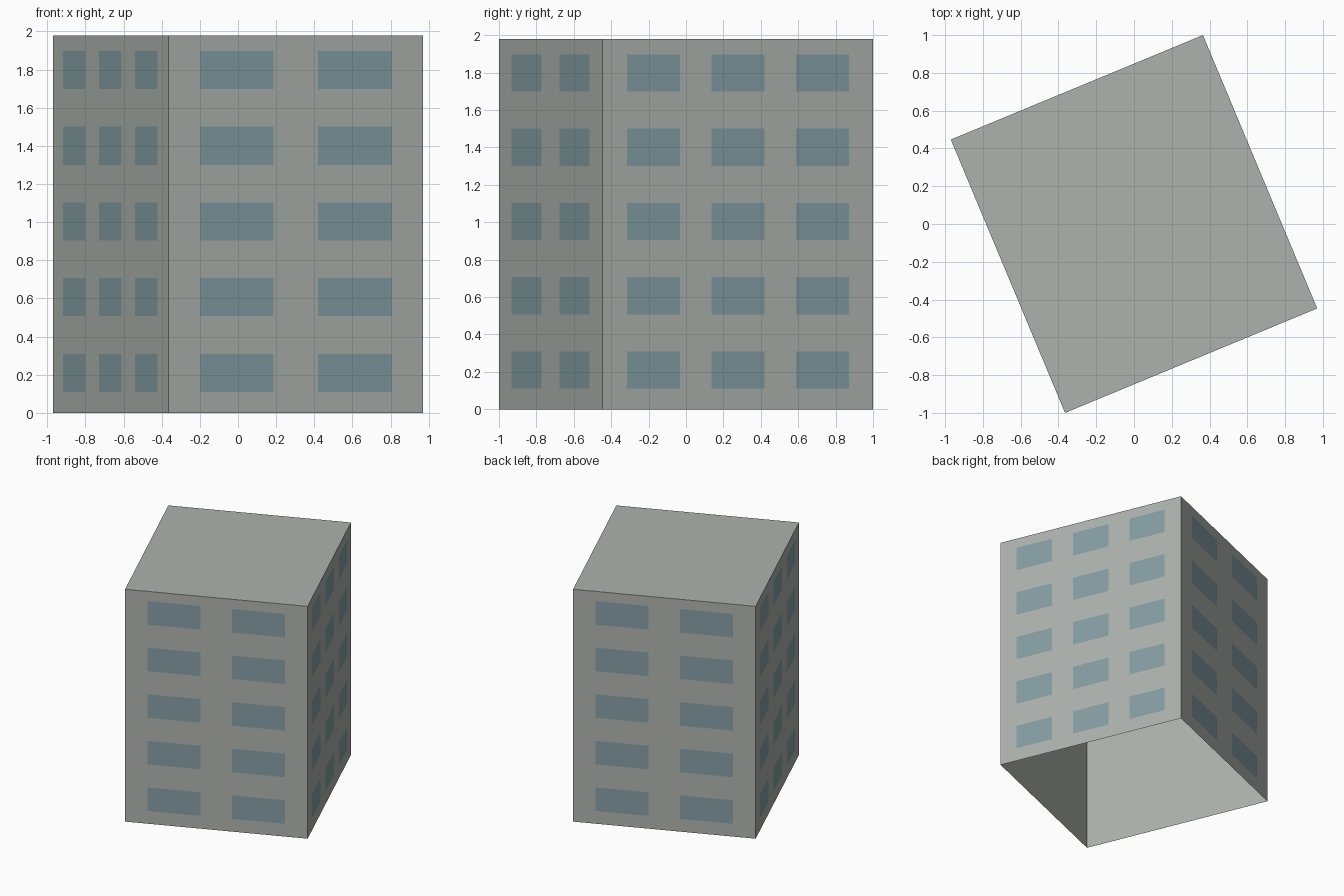
import bpy
import bmesh
from mathutils import Vector

cube = bpy.data.objects.get("Cube")
if cube:
    bpy.data.objects.remove(cube, do_unlink=True)

HEIGHT = 1.98
FLOORS = 5
UP = Vector((0, 0, 1))
# Rotated rectangular plan, counter-clockwise from the front corner
a, b = Vector((-0.365, -1.0, 0)), Vector((0.97, -0.447, 0))
PLAN = [a, b, -a, -b]


def material(name, colour):
    mat = bpy.data.materials.new(name)
    mat.use_nodes = True
    mat.diffuse_color = colour
    mat.node_tree.nodes["Principled BSDF"].inputs["Base Color"].default_value = colour
    return mat


def build(name, quads, mat):
    bm = bmesh.new()
    for quad in quads:
        bm.faces.new([bm.verts.new(p) for p in quad])
    bmesh.ops.remove_doubles(bm, verts=bm.verts, dist=0.0001)
    mesh = bpy.data.meshes.new(name)
    bm.to_mesh(mesh)
    bm.free()
    mesh.materials.append(mat)
    obj = bpy.data.objects.new(name, mesh)
    bpy.context.collection.objects.link(obj)


def wall_quad(start, end, low, high):
    return [start + UP * low, end + UP * low, end + UP * high, start + UP * high]


concrete = material("concrete grey", (0.42, 0.45, 0.42, 1))
glass = material("window blue", (0.23, 0.34, 0.37, 1))

# Hollow tower shell: four walls and a roof, open underneath
sides = list(zip(PLAN, PLAN[1:] + PLAN[:1]))
shell = [wall_quad(p, q, 0, HEIGHT) for p, q in sides]
shell.append([p + UP * HEIGHT for p in PLAN])
build("tower_shell", shell, concrete)

# Window panes lying just proud of each wall
layouts = [([0.268, 0.732], 0.29), ([0.188, 0.5, 0.812], 0.196)]
names = ["front", "left", "back", "right"]
for i, (p, q) in enumerate(sides):
    centres, width = layouts[i % 2]
    along = q - p
    out = along.cross(UP).normalized() * 0.002
    panes = []
    for floor in range(FLOORS):
        low = 0.11 + floor * 0.397
        for c in centres:
            start = p + along * (c - width / 2) + out
            panes.append(wall_quad(start, start + along * width, low, low + 0.2))
    build(names[i] + "_windows", panes, glass)
